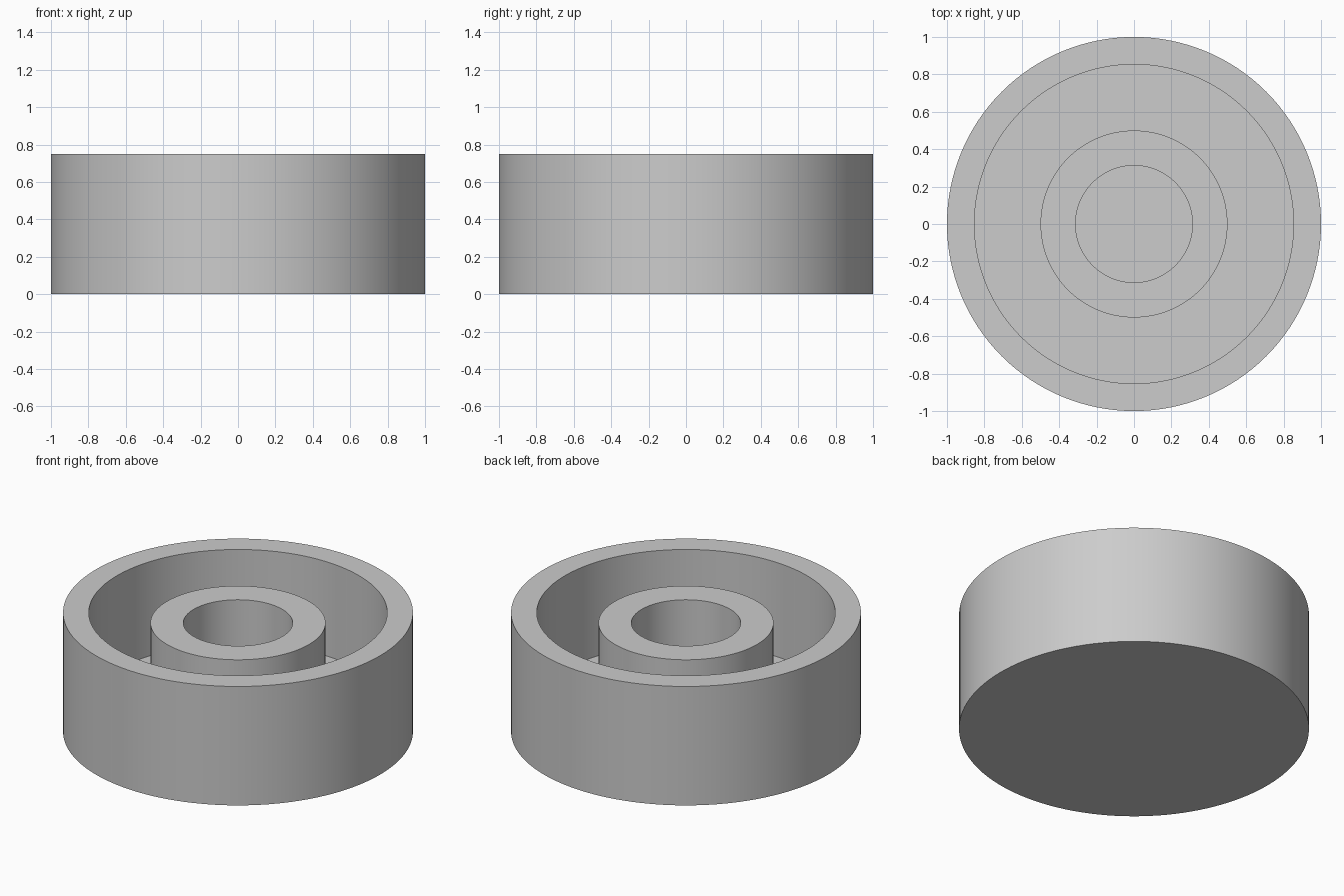
import bpy
import bmesh
import math

cube = bpy.data.objects.get("Cube")
if cube:
    bpy.data.objects.remove(cube, do_unlink=True)

SEGMENTS = 128
HEIGHT, HUB_TOP, FLOOR = 0.75, 0.685, 0.156
OUTER, INNER, HUB, BORE = 1.0, 0.853, 0.5, 0.3125

grey = bpy.data.materials.new("plain grey")
grey.use_nodes = True
colour = (0.604, 0.604, 0.604, 1)
grey.diffuse_color = colour
grey.node_tree.nodes["Principled BSDF"].inputs["Base Color"].default_value = colour


def lathe(name, profile):
    """Revolve an (r, z) profile about z, closing its ends with discs."""
    bm = bmesh.new()
    rings = []
    for r, z in profile:
        rings.append([bm.verts.new((r * math.cos(a), r * math.sin(a), z))
                      for a in (math.tau * i / SEGMENTS for i in range(SEGMENTS))])
    for low, high in zip(rings, rings[1:]):
        for i in range(SEGMENTS):
            j = (i + 1) % SEGMENTS
            bm.faces.new((low[i], low[j], high[j], high[i]))
    bm.faces.new(rings[0][::-1])
    bm.faces.new(rings[-1])
    bmesh.ops.recalc_face_normals(bm, faces=bm.faces[:])
    mesh = bpy.data.meshes.new(name)
    bm.to_mesh(mesh)
    bm.free()
    mesh.materials.append(grey)
    obj = bpy.data.objects.new(name, mesh)
    bpy.context.collection.objects.link(obj)
    bpy.ops.object.select_all(action="DESELECT")
    obj.select_set(True)
    bpy.context.view_layer.objects.active = obj
    bpy.ops.object.shade_smooth_by_angle(angle=math.radians(30))
    return obj


# Round cup with a raised hollow hub, from the base disc to the bore floor
lathe("cup_with_hub", [
    (OUTER, 0), (OUTER, HEIGHT),
    (INNER, HEIGHT), (INNER, FLOOR),
    (HUB, FLOOR), (HUB, HUB_TOP),
    (BORE, HUB_TOP), (BORE, FLOOR),
])
